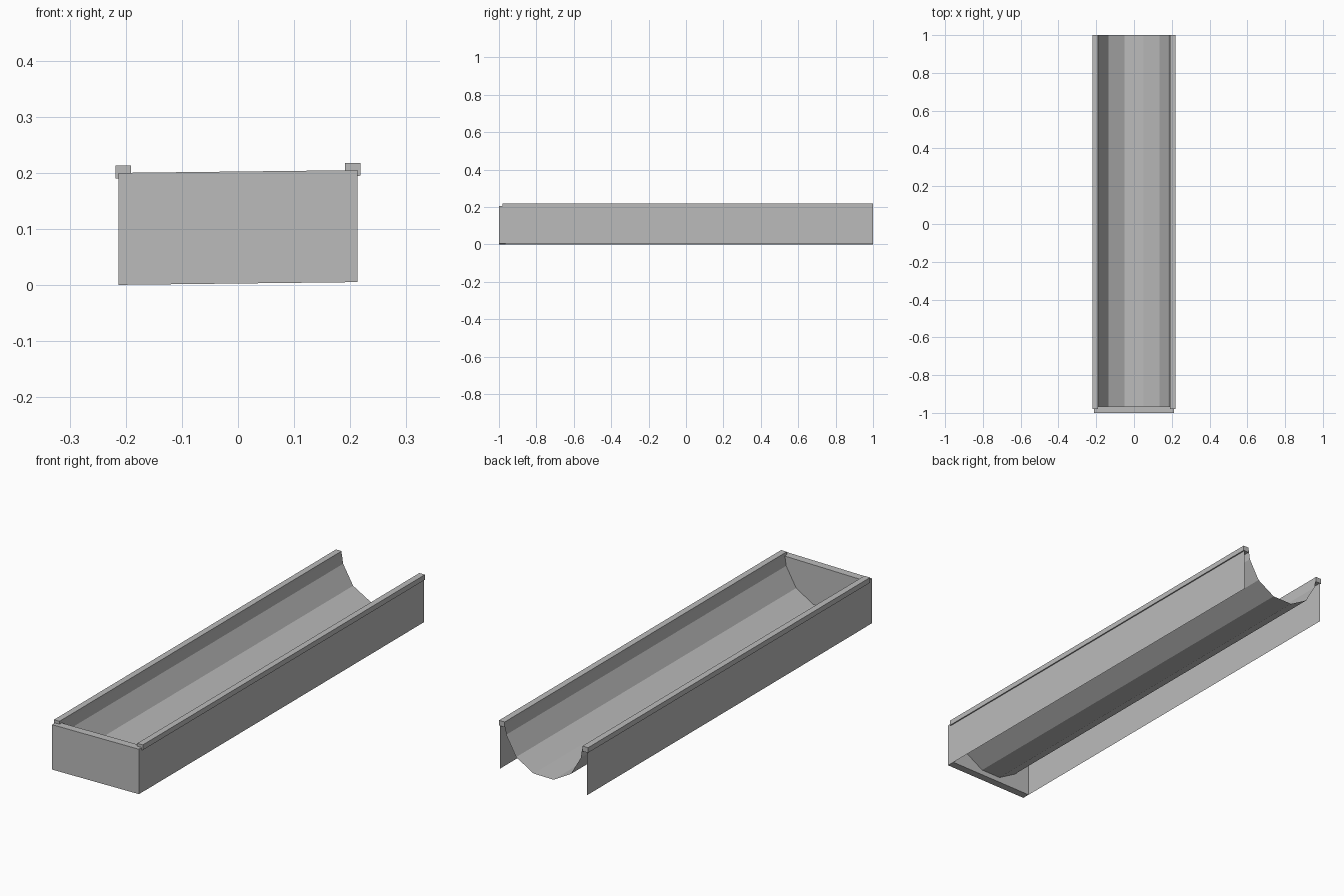
import bpy
import bmesh
from math import sin, cos, radians

cube = bpy.data.objects.get("Cube")
if cube:
    bpy.data.objects.remove(cube, do_unlink=True)

grey = bpy.data.materials.new("plain grey")
grey.use_nodes = True
colour = (0.5, 0.5, 0.5, 1)
grey.diffuse_color = colour
grey.node_tree.nodes["Principled BSDF"].inputs["Base Color"].default_value = colour

BACK, FRONT, CAP_INNER = 1.0, -1.0, -0.965
SLANT = 0.0115  # the trough leans slightly up towards +x


def extrude_profile(name, profile, y0, y1, closed=False):
    """Sweep an x-z profile along y; closed profiles get end faces."""
    bm = bmesh.new()
    rings = [[bm.verts.new((x, y, z + SLANT * x)) for x, z in profile] for y in (y0, y1)]
    count = len(profile)
    for i in range(count if closed else count - 1):
        j = (i + 1) % count
        bm.faces.new((rings[0][i], rings[0][j], rings[1][j], rings[1][i]))
    if closed:
        for ring in rings:
            bm.faces.new(ring)
    bmesh.ops.recalc_face_normals(bm, faces=bm.faces)
    mesh = bpy.data.meshes.new(name)
    bm.to_mesh(mesh)
    bm.free()
    mesh.materials.append(grey)
    obj = bpy.data.objects.new(name, mesh)
    bpy.context.collection.objects.link(obj)
    return obj


def rectangle(x0, x1, z0, z1):
    return [(x0, z0), (x1, z0), (x1, z1), (x0, z1)]


# Solid board closing the front end
extrude_profile("front_board", rectangle(-0.213, 0.213, 0.003, 0.2025), FRONT, CAP_INNER, True)

# Faceted channel, an open sheet with the lower half of a twelve-sided section
radius, centre = 0.19, 0.21
arc = [(radius * sin(radians(a)), centre - radius * cos(radians(a)))
       for a in range(-75, 76, 30)]
side = arc[-1][0]
extrude_profile("channel", [(-side - 0.006, 0.202)] + arc + [(side + 0.006, 0.202)],
                CAP_INNER, BACK)

# Thin side sheets and the square rails along their tops
for label, s in (("left", 1), ("right", -1)):
    extrude_profile(label + "_side_panel", [(s * 0.213, 0.0025), (s * 0.213, 0.2025)],
                    CAP_INNER, BACK)
    extrude_profile(label + "_top_rail", rectangle(s * 0.191, s * 0.2185, 0.1925, 0.2155),
                    -0.98, BACK, True)
